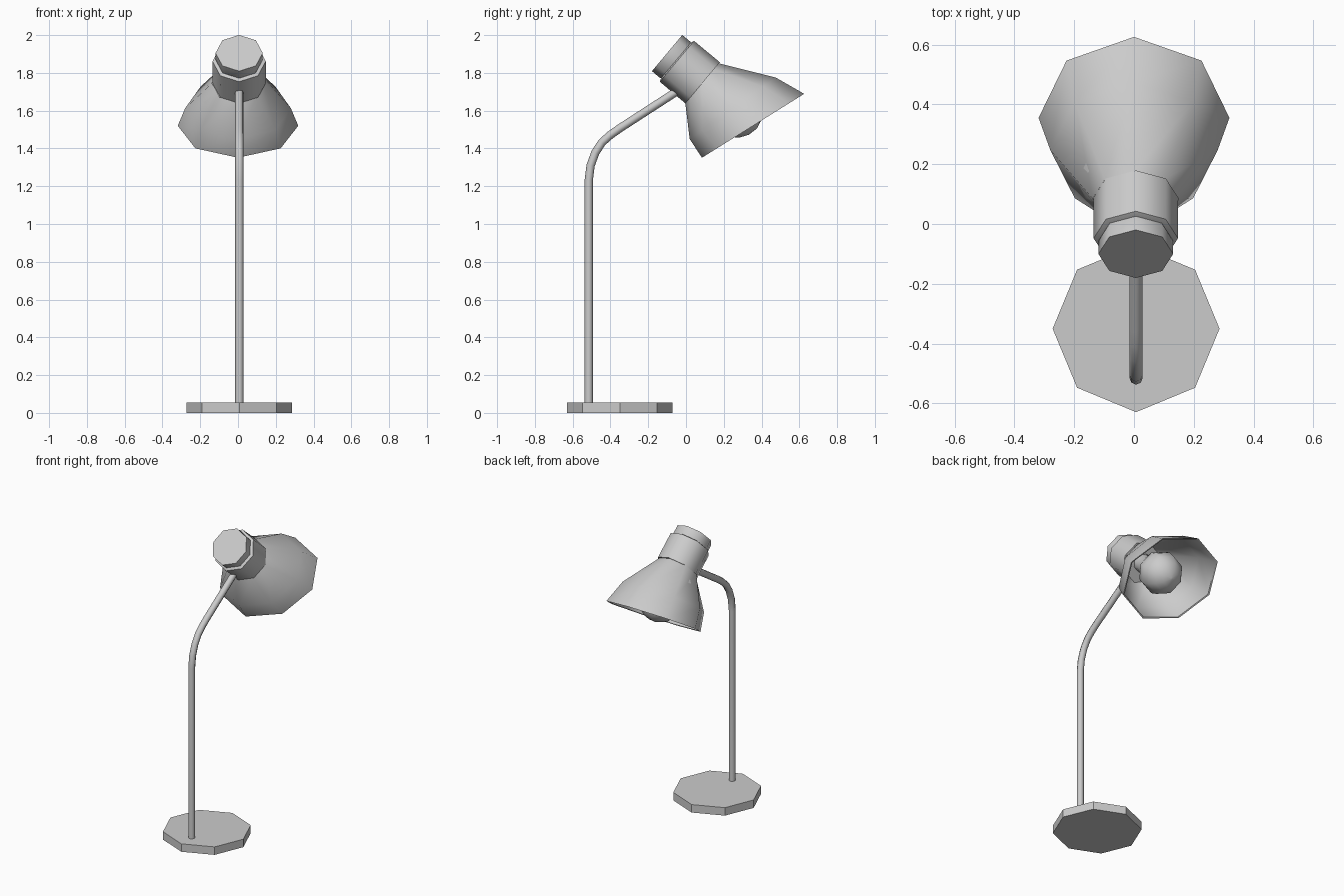
import bpy, bmesh
from math import sin, cos, pi, radians
from mathutils import Vector

if "Cube" in bpy.data.objects:
    bpy.data.objects.remove(bpy.data.objects["Cube"])

SIDES = 8


def loft(name, rings, x=0.006, smooth=50, caps=True):
    """Skin octagonal rings given as (y, z, radius, tilt in degrees)."""
    bm = bmesh.new()
    loops = []
    for y, z, r, tilt in rings:
        a = radians(tilt)
        u = Vector((0, cos(a), sin(a)))
        c = Vector((x, y, z))
        loops.append([bm.verts.new(c + r * (sin(2 * pi * i / SIDES) * Vector((1, 0, 0))
                                            + cos(2 * pi * i / SIDES) * u))
                      for i in range(SIDES)])
    for lo, hi in zip(loops, loops[1:]):
        for i in range(SIDES):
            j = (i + 1) % SIDES
            bm.faces.new((lo[i], lo[j], hi[j], hi[i]))
    if caps:
        bm.faces.new(loops[0][::-1])
        bm.faces.new(loops[-1])
    bmesh.ops.recalc_face_normals(bm, faces=bm.faces)
    mesh = bpy.data.meshes.new(name)
    bm.to_mesh(mesh)
    bm.free()
    ob = bpy.data.objects.new(name, mesh)
    bpy.context.collection.objects.link(ob)
    bpy.ops.object.select_all(action='DESELECT')
    ob.select_set(True)
    bpy.context.view_layer.objects.active = ob
    bpy.ops.object.shade_smooth_by_angle(angle=radians(smooth))
    return ob


# Lamp head axis: starts at the back face, pointing forward and down
HEAD = Vector((-0.10, 1.905))
TILT = 50
AXIS = Vector((cos(radians(TILT - 90)), sin(radians(TILT - 90))))


def head_rings(profile):
    return [(*(HEAD + AXIS * d), r, TILT) for d, r in profile]


# Base plate
loft("base", [(-0.35, 0, 0.279, 0), (-0.35, 0.055, 0.279, 0)], x=0.007, smooth=30)

# Bent pole
R = 0.022
loft("pole", [(-0.515, 0.04, R, 0), (-0.515, 1.23, R, 0), (-0.505, 1.31, R, -13),
              (-0.48, 1.378, R, -27), (-0.445, 1.432, R, -42), (-0.40, 1.472, R, -54),
              (-0.35, 1.507, R, -57), (-0.03, 1.714, R, -57)], x=0.007)

# Back cap and socket
loft("cap", head_rings([(0, 0.125), (0.055, 0.125), (0.085, 0.115)]), smooth=46)
loft("socket", head_rings([(0.06, 0.12), (0.068, 0.141), (0.245, 0.142)]), smooth=46)

# Flared double-walled shade
loft("shade", [(0.085, 1.745, 0.138, 50), (0.2475, 1.6125, 0.28, 35.5),
               (0.355, 1.52, 0.319, 32), (0.353, 1.522, 0.309, 32),
               (0.243, 1.6125, 0.27, 35.5), (0.085, 1.745, 0.128, 50)],
     x=0.0, caps=False)

# Light bulb: neck followed by a round globe
globe = [(0.48 - 0.14 * cos(pi * k / 8), 0.14 * sin(pi * k / 8)) for k in range(2, 8)]
loft("bulb", head_rings([(0.235, 0.06), (0.33, 0.065)] + globe + [(0.62, 0.005)]))
